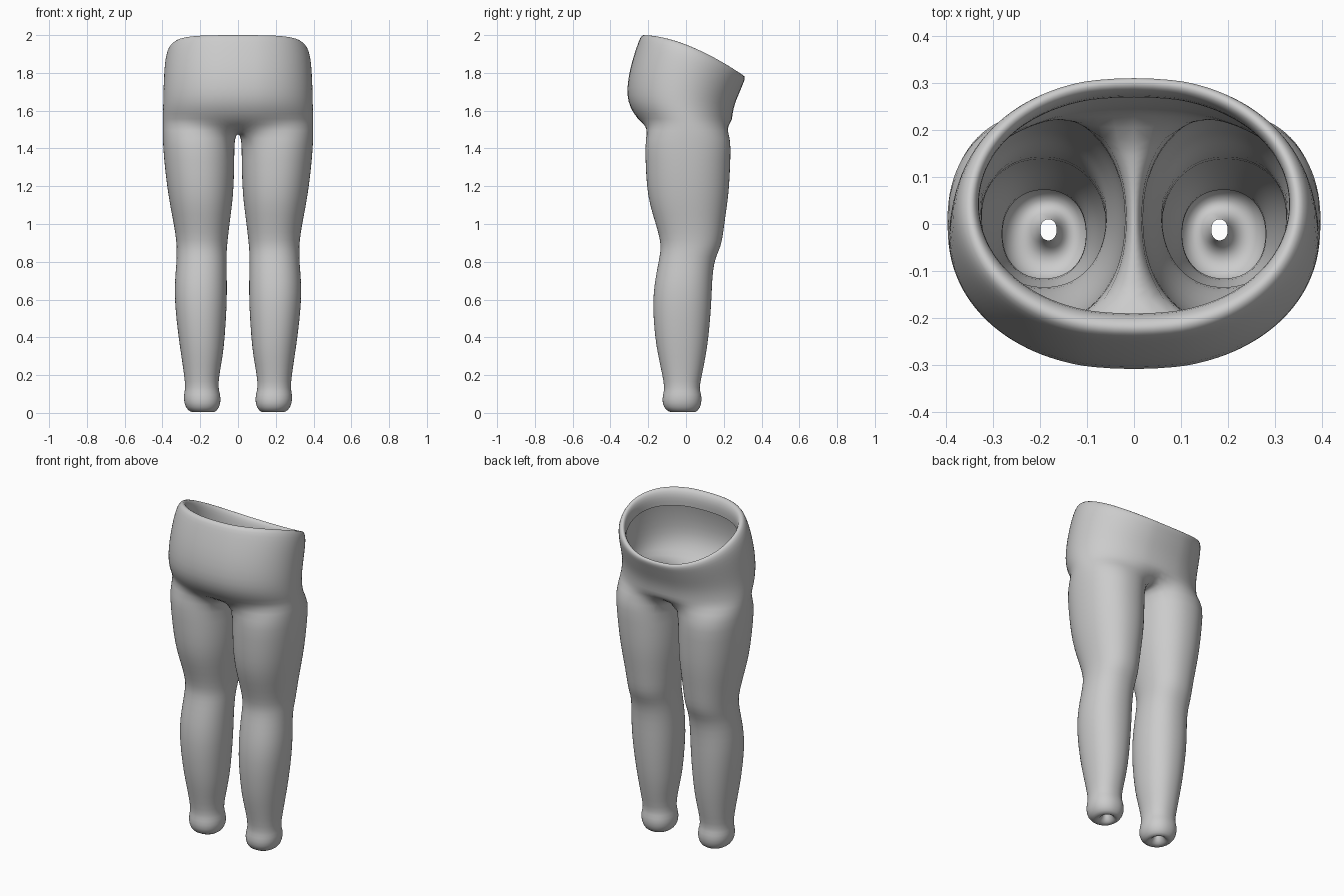
import bpy
import bmesh
from math import sin, cos, radians, copysign

cube = bpy.data.objects.get("Cube")
if cube:
    bpy.data.objects.remove(cube)

SIDES = 40          # points around one leg
STEP = 360 / SIDES
SPLIT = 15          # points either side of the outer seam that rise into the hips

# Leg sections: height, inner x, outer x, front y, back y
LEG = [
    (0.05, .165, .20, -.035, .01),
    (0.02, .155, .21, -.045, .02),
    (0.00, .135, .235, -.07, .04),
    (0.01, .11, .265, -.105, .065),
    (0.05, .09, .287, -.128, .084),
    (0.10, .094, .287, -.122, .082),
    (0.13, .105, .278, -.113, .068),
    (0.20, .10, .285, -.125, .085),
    (0.30, .08, .30, -.147, .104),
    (0.40, .07, .315, -.165, .12),
    (0.58, .058, .336, -.178, .135),
    (0.70, .059, .335, -.165, .138),
    (0.80, .06, .325, -.145, .148),
    (0.86, .06, .325, -.134, .175),
    (0.91, .055, .326, -.135, .192),
    (1.00, .045, .34, -.16, .203),
    (1.10, .031, .36, -.192, .218),
    (1.20, .022, .376, -.209, .23),
    (1.34, .019, .392, -.215, .235),
    (1.46, .019, .40, -.218, .24),
]

# Hip sections: half width, front y, back y, front height, back height
HIPS = [
    (.398, -.235, .243, 1.53, 1.53),
    (.398, -.28, .246, 1.585, 1.57),
    (.396, -.309, .253, 1.645, 1.61),
    (.395, -.315, .265, 1.72, 1.65),
    (.392, -.299, .287, 1.82, 1.70),
    (.387, -.272, .303, 1.91, 1.74),
    (.377, -.251, .314, 1.97, 1.765),
    (.362, -.238, .313, 1.998, 1.783),
    (.346, -.218, .299, 2.003, 1.788),
    (.334, -.20, .284, 1.985, 1.775),
    (.33, -.19, .275, 1.95, 1.74),
    (.335, -.195, .272, 1.90, 1.70),
]


def rounded(value, power):
    """Swell a sine or cosine to square off an oval."""
    return copysign(abs(value) ** power, value)


def leg_ring(bm, z, x0, x1, y0, y1):
    ring = []
    for i in range(SIDES):
        a = radians(i * STEP)
        ring.append(bm.verts.new(((x0 + x1) / 2 + (x1 - x0) / 2 * rounded(cos(a), .92),
                                  (y0 + y1) / 2 + (y1 - y0) / 2 * rounded(sin(a), .92), z)))
    return ring


def hip_arc(bm, width, front, back, z_front, z_back):
    """Half ring from the front centre, round the side, to the back centre."""
    arc = []
    for i in range(-SPLIT - 1, SPLIT + 2):
        end = abs(i) == SPLIT + 1
        b = radians(copysign(90, i) if end else i * STEP * 90 / 155)
        u = (1 + sin(b)) / 2
        x = 0 if end else width * rounded(cos(b), .9)
        y = (front + back) / 2 + (back - front) / 2 * sin(b)
        arc.append(bm.verts.new((x, y, z_front + (z_back - z_front) * u ** 1.7)))
    return arc


def bridge(bm, lower, upper, closed=False):
    count = len(lower)
    for i in range(count if closed else count - 1):
        j = (i + 1) % count
        bm.faces.new((lower[i], lower[j], upper[j], upper[i]))


bm = bmesh.new()

# Leg, from the foot hole up to the thigh
rings = [leg_ring(bm, *row) for row in LEG]
for lower, upper in zip(rings, rings[1:]):
    bridge(bm, lower, upper, closed=True)
top = rings[-1]

# Crotch saddle between the inner thigh and the centre line
inner = [top[i] for i in range(SPLIT, SIDES - SPLIT + 1)]
centre = []
for v in inner:
    centre.append(bm.verts.new((0, v.co.y * .95, 1.48 + .9 * v.co.y ** 2)))
bridge(bm, inner, centre)

# Hips and rolled waist rim
outer = [top[i % SIDES] for i in range(-SPLIT, SPLIT + 1)]
base = [centre[-1]] + outer + [centre[0]]
arcs = [base] + [hip_arc(bm, *row) for row in HIPS]
for lower, upper in zip(arcs, arcs[1:]):
    bridge(bm, lower, upper)

bmesh.ops.recalc_face_normals(bm, faces=bm.faces)
bm.faces.ensure_lookup_table()
side = max(bm.faces, key=lambda f: f.calc_center_median().x)
if side.normal.x < 0:
    bmesh.ops.reverse_faces(bm, faces=bm.faces)

mesh = bpy.data.meshes.new("hips_and_legs")
bm.to_mesh(mesh)
bm.free()
body = bpy.data.objects.new("hips_and_legs", mesh)
bpy.context.collection.objects.link(body)

# Mirror to the other leg, then smooth
mirror = body.modifiers.new("mirror", 'MIRROR')
mirror.use_clip = True
mirror.merge_threshold = .001
smooth = body.modifiers.new("smooth", 'SUBSURF')
smooth.levels = smooth.render_levels = 1
mesh.shade_smooth()

# Plain grey
grey = bpy.data.materials.new("plain_grey")
grey.use_nodes = True
colour = (.6, .6, .6, 1)
grey.diffuse_color = colour
grey.node_tree.nodes["Principled BSDF"].inputs["Base Color"].default_value = colour
mesh.materials.append(grey)
